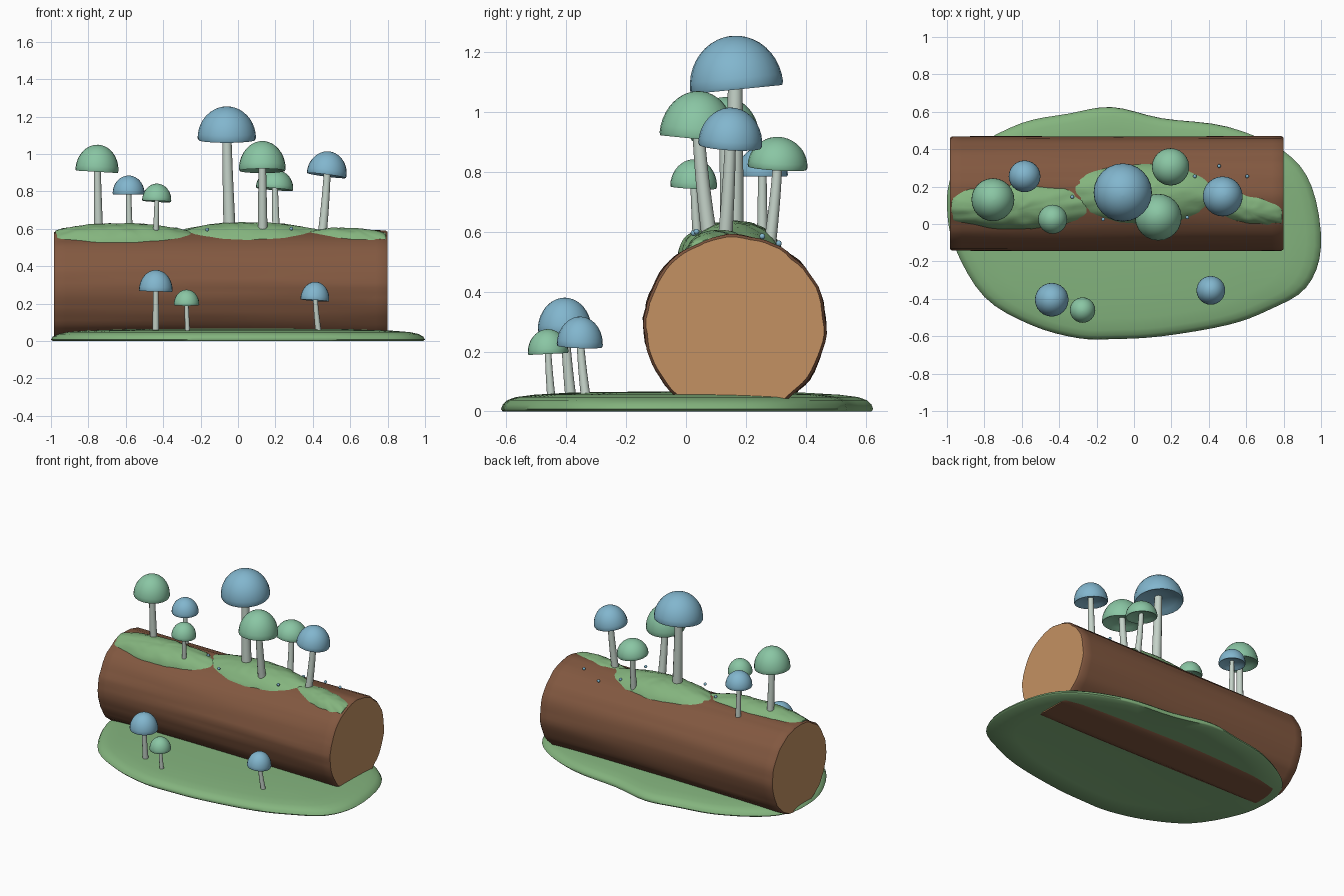
import bpy, bmesh
from math import sin, cos, pi, radians
from mathutils import Vector, noise

default = bpy.data.objects.get("Cube")
if default:
    bpy.data.objects.remove(default, do_unlink=True)


def material(name, *srgb):
    col = [((c / 255 + 0.055) / 1.055) ** 2.4 for c in srgb] + [1]
    m = bpy.data.materials.new(name)
    m.use_nodes = True
    m.diffuse_color = col
    m.node_tree.nodes["Principled BSDF"].inputs["Base Color"].default_value = col
    return m


BARK = material("bark brown", 130, 88, 64)
WOOD = material("cut wood tan", 196, 145, 98)
MOSS = material("moss green", 132, 180, 126)
BLUE = material("cap blue", 130, 182, 206)
GREEN = material("cap green", 138, 198, 164)
STEM = material("stem grey", 196, 210, 200)


def loft(name, rings, mats, angle=40, caps=(True, True)):
    """Skin a list of equal-length point rings; end caps use the last material."""
    bm = bmesh.new()
    loops = [[bm.verts.new(p) for p in ring] for ring in rings]
    n = len(loops[0])
    for a, b in zip(loops, loops[1:]):
        for i in range(n):
            j = (i + 1) % n
            bm.faces.new((a[i], a[j], b[j], b[i]))
    for loop, wanted in zip((loops[0], loops[-1]), caps):
        if wanted:
            bm.faces.new(loop).material_index = len(mats) - 1
    bmesh.ops.recalc_face_normals(bm, faces=bm.faces)
    mesh = bpy.data.meshes.new(name)
    bm.to_mesh(mesh)
    bm.free()
    for m in mats:
        mesh.materials.append(m)
    ob = bpy.data.objects.new(name, mesh)
    bpy.context.collection.objects.link(ob)
    bpy.ops.object.select_all(action="DESELECT")
    ob.select_set(True)
    bpy.context.view_layer.objects.active = ob
    bpy.ops.object.shade_smooth_by_angle(angle=radians(angle))
    return ob


def turn(profile, origin, axis, n=20):
    """Rings of a profile of (radius, height) spun about an axis."""
    q = Vector((0, 0, 1)).rotation_difference(Vector(axis))
    return [[Vector(origin) + q @ Vector((r * cos(2 * pi * i / n), r * sin(2 * pi * i / n), z))
             for i in range(n)] for r, z in profile]


# Ground: irregular outline swept up a rounded edge, hollowed slightly below
outline = [(-.96, -.12), (-.8, -.39), (-.55, -.54), (-.3, -.61), (-.1, -.615), (.15, -.6),
           (.5, -.54), (.72, -.46), (.92, -.34), (1, -.12), (.95, .2), (.8, .39),
           (.5, .52), (.15, .565), (-.12, .625), (-.35, .59), (-.6, .54), (-.85, .41),
           (-.97, .27), (-1, .1)]


def smooth_loop(pts, steps=4):
    out, n = [], len(pts)
    for i in range(n):
        a, b, c, d = (Vector(pts[(i + k) % n]) for k in (-1, 0, 1, 2))
        for s in range(steps):
            t = s / steps
            out.append(b + 0.5 * t * (c - a + t * (2 * a - 5 * b + 4 * c - d
                                                   + t * (3 * b - a - 3 * c + d))))
    return out


edge = smooth_loop(outline)
sweep = [(.05, .025), (.4, .022), (.8, .012), (.99, 0), (1, .008), (.99, .024), (.965, .038),
         (.92, .048), (.82, .056), (.6, .064), (.3, .066), (.05, .066)]
loft("ground", [[(p.x * s, p.y * s, z) for p in edge] for s, z in sweep], [MOSS], 60)

# Log: ridged bark along x, cut flat at both ends
LOG_Y, LOG_Z, LOG_R = .163, .285, .304


def log_point(x, phi, r):
    return Vector((x, LOG_Y + r * sin(phi), max(.003, LOG_Z + r * cos(phi))))


def bark_ring(x, shrink=0.0, n=72):
    ring = []
    for i in range(n):
        a = 2 * pi * i / n
        bump = noise.noise(Vector((x * .9, cos(a) * 5, sin(a) * 5))) * .009
        ring.append(log_point(x, a, LOG_R + bump - shrink))
    return ring


left, right, steps = -.985, .8, 28
rings = [bark_ring(left, .009), bark_ring(left + .012)]
rings += [bark_ring(left + (right - left) * i / steps) for i in range(1, steps)]
rings += [bark_ring(right - .012), bark_ring(right, .009)]
loft("log", rings, [BARK, WOOD], 50)


# Moss patches: low mounds wrapped over the top of the log
def moss(name, x, phi, length, width, height, skew=0.0, n=56, rows=12):
    rings = []
    for k in range(rows + 1):
        r = max(.02, k / rows)
        ring = []
        for i in range(n):
            a = 2 * pi * i / n
            wob = 1.06 + .12 * noise.noise(Vector((cos(a) * 3 + x * 9, sin(a) * 3, 0)))
            u, v = r * cos(a) * wob, r * sin(a) * wob
            px = min(max(x + u * length, left + .01), right - .01)
            pa = phi + v * width + skew * u
            lump = .005 * noise.noise(Vector((px * 22, pa * 8, x)))
            ring.append(log_point(px, pa, LOG_R - .012 + (height + .012) * (1 - r ** 2.5) + lump))
        rings.append(ring)
    loft(name, rings, [MOSS], 60, (True, False))


moss("moss_left", -.63, -.26, .4, .43, .046)
moss("moss_middle", .05, 0, .38, .56, .046)
moss("moss_right", .6, -.27, .23, .3, .024, -.16)


# Mushrooms: curved tapering stem under a domed, hollowed cap
def mushroom(name, colour, base, rim, radius, height, tilt, thick):
    base, rim = Vector(base), Vector(rim)
    axis = Vector((*tilt, 1)).normalized()
    top = rim + axis * height * .3
    bend = Vector((base.x * .3 + top.x * .7, base.y * .3 + top.y * .7, (base.z + top.z) / 2))
    stem = []
    for k in range(9):
        t = k / 8
        p = base * (1 - t) ** 2 + bend * 2 * t * (1 - t) + top * t * t
        stem += turn([(thick * (1.15 - .3 * t), 0)], p, (0, 0, 1), 12)
    loft(name + "_stem", stem, [STEM])
    dome = [(.02, .22), (.4, .2), (.75, .1), (.93, .01), (.97, 0)]
    dome += [(cos(pi / 2 * k / 10), .06 + .94 * sin(pi / 2 * k / 10)) for k in range(10)]
    dome.append((.02, 1))
    loft(name + "_cap", turn([(r * radius, z * height) for r, z in dome], rim, axis, 24),
         [colour], 50)


mushroom("tall_left", GREEN, (-.745, .14, .58), (-.755, .13, .905), .115, .145, (.06, 0), .021)
mushroom("back_left", BLUE, (-.58, .255, .56), (-.585, .255, .785), .085, .1, (0, 0), .016)
mushroom("small_left", GREEN, (-.44, .04, .56), (-.435, .025, .747), .078, .095, (.05, .05), .014)
mushroom("tallest", BLUE, (-.045, .16, .6), (-.06, .17, 1.075), .156, .18, (0, -.1), .028)
mushroom("middle_front", GREEN, (.132, .08, .57), (.13, .035, .91), .125, .16, (0, .1), .023)
mushroom("middle_back", GREEN, (.205, .28, .56), (.195, .305, .812), .1, .105, (.08, .06), .018)
mushroom("tall_right", BLUE, (.45, .13, .57), (.473, .147, .885), .107, .13, (.13, .06), .021)
mushroom("ground_left", BLUE, (-.44, -.385, .05), (-.44, -.405, .265), .09, .115, (.03, 0), .016)
mushroom("ground_small", GREEN, (-.27, -.45, .05), (-.275, -.46, .192), .068, .083, (0, -.05), .012)
mushroom("ground_right", BLUE, (.43, -.335, .05), (.41, -.355, .217), .077, .1, (.08, .04), .014)

# Tiny spore beads scattered on the log
beads = [(.325, .255), (.455, .31), (.605, .255), (.285, .035), (-.33, .145), (-.165, .025)]
for i, (x, y) in enumerate(beads):
    z = LOG_Z + (LOG_R ** 2 - (y - LOG_Y) ** 2) ** .5 + (.04 if x < .3 and i != 4 else .01)
    ball = [(.01 * cos(pi * k / 8), .01 * sin(pi * k / 8)) for k in range(-3, 4)]
    loft("spore_bead_%d" % (i + 1), turn(ball, (x, y, z), (0, 0, 1), 10), [BLUE], 60)
